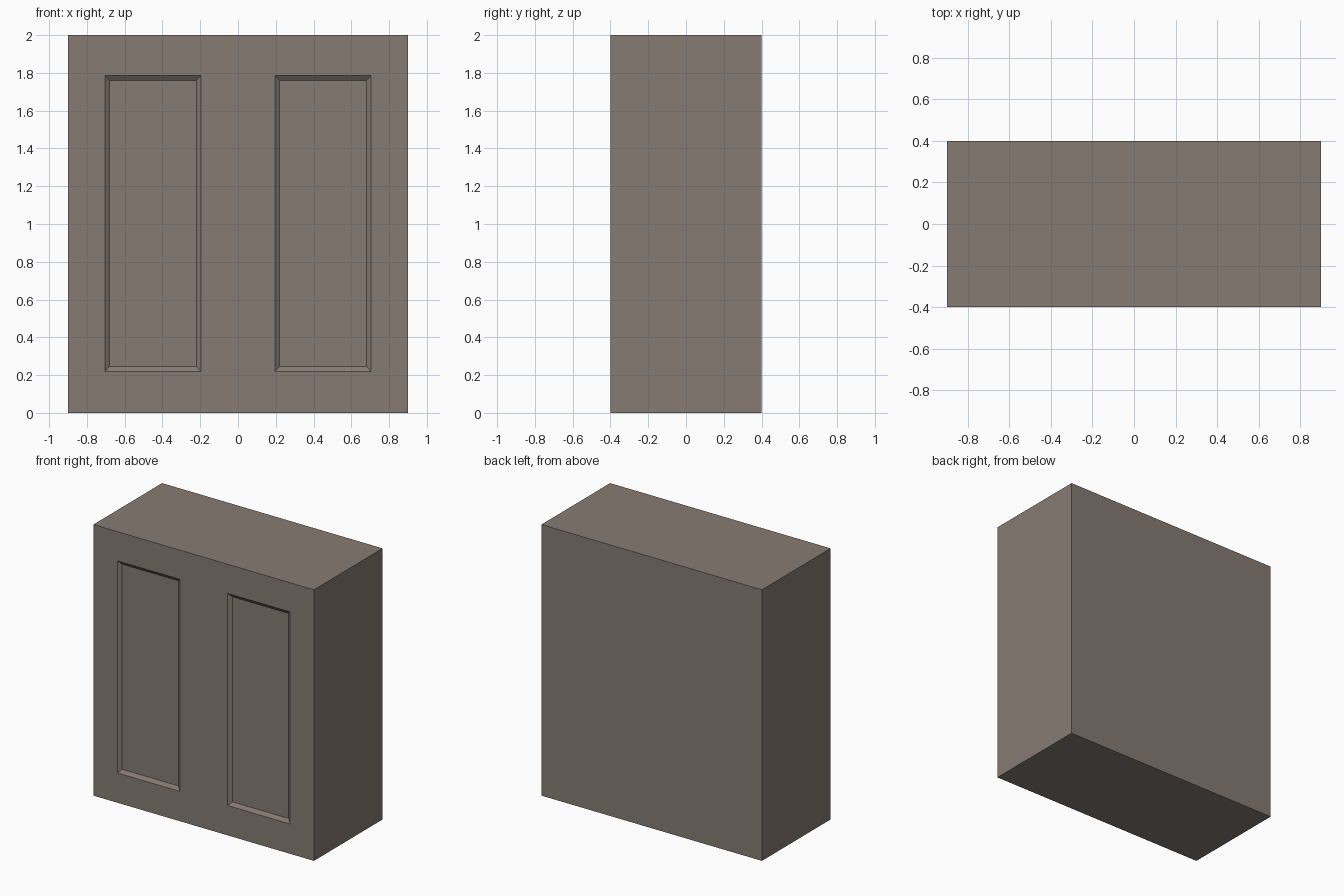
import bpy
import bmesh
from mathutils import Matrix, Vector

if "Cube" in bpy.data.objects:
    bpy.data.objects.remove(bpy.data.objects["Cube"])

W, D, H = 1.8, 0.8, 2.0
X0, X1, Z0, Z1 = 0.195, 0.705, 0.22, 1.785   # panel outline (mirrored in x)
BEVEL, DEPTH = 0.026, 0.02

# Cabinet block
bm = bmesh.new()
bmesh.ops.create_cube(bm, size=1, matrix=Matrix.Translation((0, 0, H / 2)) @ Matrix.Diagonal((W, D, H, 1)))


def cut(co, normal):
    geom = bm.verts[:] + bm.edges[:] + bm.faces[:]
    bmesh.ops.bisect_plane(bm, geom=geom, plane_co=co, plane_no=normal)


# Panel outlines
for x in (-X1, -X0, X0, X1):
    cut((x, 0, 0), (1, 0, 0))
for z in (Z0, Z1):
    cut((0, 0, z), (0, 0, 1))

# Recessed door panels with sloped borders
bm.normal_update()
panels = []
for f in bm.faces:
    c = f.calc_center_median()
    if f.normal.y < -0.9 and X0 < abs(c.x) < X1 and Z0 < c.z < Z1:
        panels.append(f)
bmesh.ops.inset_individual(bm, faces=panels, thickness=BEVEL, depth=-DEPTH, use_even_offset=True)

mesh = bpy.data.meshes.new("cabinet_body")
bm.to_mesh(mesh)
bm.free()
body = bpy.data.objects.new("cabinet_body", mesh)
bpy.context.collection.objects.link(body)

# Brown-grey paint
mat = bpy.data.materials.new("brown_grey")
mat.diffuse_color = (0.24, 0.20, 0.17, 1)
mat.use_nodes = True
mat.node_tree.nodes["Principled BSDF"].inputs["Base Color"].default_value = mat.diffuse_color
mesh.materials.append(mat)
